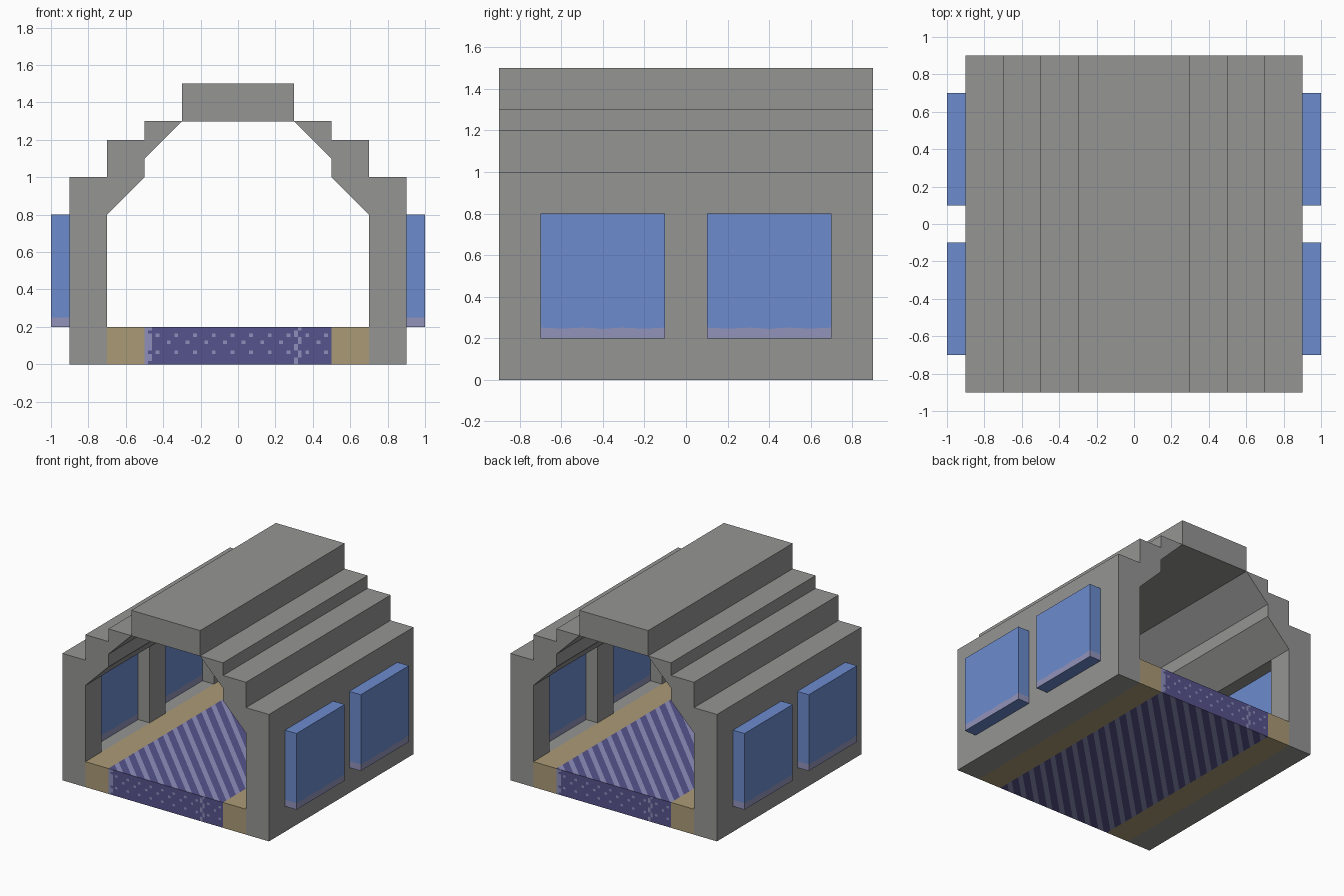
import bpy, bmesh, math
from mathutils import Vector

if "Cube" in bpy.data.objects:
    bpy.data.objects.remove(bpy.data.objects["Cube"])


def material(name, r, g, b):
    lin = [((c / 255 + 0.055) / 1.055) ** 2.4 for c in (r, g, b)]
    m = bpy.data.materials.new(name)
    m.diffuse_color = (*lin, 1)
    m.use_nodes = True
    m.node_tree.nodes["Principled BSDF"].inputs["Base Color"].default_value = m.diffuse_color
    return m


STONE = material("grey_stone", 149, 149, 148)
TAN = material("tan_border", 171, 155, 118)
PURPLE = material("purple_carpet", 86, 83, 140)
LILAC = material("lilac_pattern", 142, 143, 188)
BLUE = material("blue_glass", 108, 139, 205)
FROST = material("frosted_lilac", 146, 147, 187)


def finish(bm, name, mats, recalc=True):
    if recalc:
        bmesh.ops.recalc_face_normals(bm, faces=bm.faces)
    me = bpy.data.meshes.new(name)
    bm.to_mesh(me)
    bm.free()
    for m in mats:
        me.materials.append(m)
    ob = bpy.data.objects.new(name, me)
    bpy.context.collection.objects.link(ob)
    return ob


# Stepped vault: profile swept along y, with window holes left open
half = [(0.3, 1.5), (0.3, 1.3), (0.5, 1.3), (0.5, 1.2), (0.7, 1.2), (0.7, 1.0),
        (0.9, 1.0), (0.9, 0.8), (0.9, 0.2), (0.9, 0.0), (0.7, 0.0), (0.7, 0.2),
        (0.7, 0.8), (0.5, 1.0), (0.5, 1.1), (0.3, 1.299)]
profile = half + [(-x, z) for x, z in reversed(half)]
ys = [-0.9, -0.7, -0.1, 0.1, 0.7, 0.9]
bm = bmesh.new()
rings = [[bm.verts.new((x, y, z)) for x, z in profile] for y in ys]
n = len(profile)
for s in range(len(ys) - 1):
    for i in range(n):
        j = (i + 1) % n
        at_window = {profile[i][1], profile[j][1]} == {0.2, 0.8}
        if not (at_window and s in (1, 3)):
            bm.faces.new((rings[s][i], rings[s][j], rings[s + 1][j], rings[s + 1][i]))
bm.faces.new(rings[0])
bm.faces.new(rings[-1])
# window reveals through the wall thickness
for s in (1, 3):
    for o_top, o_bot, i_bot, i_top in ((7, 8, 11, 12), (n - 8, n - 9, n - 12, n - 13)):
        a, b = rings[s], rings[s + 1]
        bm.faces.new((a[o_top], b[o_top], b[i_top], a[i_top]))
        bm.faces.new((a[o_bot], b[o_bot], b[i_bot], a[i_bot]))
        bm.faces.new((a[o_top], a[o_bot], a[i_bot], a[i_top]))
        bm.faces.new((b[o_top], b[o_bot], b[i_bot], b[i_top]))
finish(bm, "stepped_vault", [STONE])


# Window blocks with a wavy frosted band at the bottom
def window(name, sx, yc):
    k = 20
    yl = [yc - 0.3 + 0.6 * i / k for i in range(k + 1)]
    loop = [(1.0 * sx, y) for y in yl] + [(0.8 * sx, y) for y in reversed(yl)]
    bm = bmesh.new()
    bands = [[], [], []]
    for x, y in loop:
        wave = 0.248 + 0.006 * abs(math.sin((y - yc) * 16)) - 0.003
        for band, z in zip(bands, (0.2, wave, 0.8)):
            band.append(bm.verts.new((x, y, z)))
    m = len(loop)
    for lvl in range(2):
        for i in range(m):
            j = (i + 1) % m
            f = bm.faces.new((bands[lvl][i], bands[lvl][j], bands[lvl + 1][j], bands[lvl + 1][i]))
            f.material_index = 1 - lvl
    bm.faces.new(bands[0])
    bm.faces.new(bands[2])
    finish(bm, name, [BLUE, FROST])


for sx, side in ((1, "right"), (-1, "left")):
    for yc, end in ((-0.4, "front"), (0.4, "back")):
        window(f"window_{side}_{end}", sx, yc)

# Tan floor borders
for sx, side in ((1, "right"), (-1, "left")):
    bm = bmesh.new()
    bmesh.ops.create_cube(bm, size=1)
    for v in bm.verts:
        v.co = Vector((v.co.x * 0.2 + 0.6 * sx, v.co.y * 1.8, v.co.z * 0.2 + 0.1))
    finish(bm, f"floor_border_{side}", [TAN])


# Carpet top and underside: diagonal stripes cut into a flat panel
STEP, LIGHT = 0.12, 0.42


def striped_panel(name, z, slope):
    bm = bmesh.new()
    quad = [(-0.5, -0.9), (0.5, -0.9), (0.5, 0.9), (-0.5, 0.9)]
    f = bm.faces.new([bm.verts.new((x, y, z)) for x, y in quad])
    if z == 0:
        f.normal_flip()
    for k in range(-13, 14):
        for off in (0, LIGHT):
            bmesh.ops.bisect_plane(bm, geom=bm.verts[:] + bm.edges[:] + bm.faces[:],
                                   plane_co=(0, (k + off) * STEP, z), plane_no=(slope, 1, 0))
    for f in bm.faces:
        c = f.calc_center_median()
        f.material_index = int(((c.y + slope * c.x) / STEP) % 1 < LIGHT)
    finish(bm, name, [PURPLE, LILAC], recalc=False)


striped_panel("carpet_top", 0.2, 1)
striped_panel("carpet_underside", 0.0, -1)


# Carpet ends: small cells coloured as dots and trim lines
def dotted_end(name, d):
    cols, rows = 50, 11
    bm = bmesh.new()
    grid = [[bm.verts.new((d * (c / cols - 0.5), -0.9 * d, 0.2 * r / rows))
             for c in range(cols + 1)] for r in range(rows + 1)]
    for r in range(rows):
        for c in range(cols):
            f = bm.faces.new((grid[r][c], grid[r][c + 1], grid[r + 1][c + 1], grid[r + 1][c]))
            trim = c == 0 or (c == 1 and r % 3) or c == 40 + (r // 2) % 2
            dot = (r in (3, 8) and c % 5 == 3) or (r == 6 and c % 5 == 1)
            f.material_index = int(bool(trim or dot))
    finish(bm, name, [PURPLE, LILAC], recalc=False)


dotted_end("carpet_front_end", 1)
dotted_end("carpet_back_end", -1)
